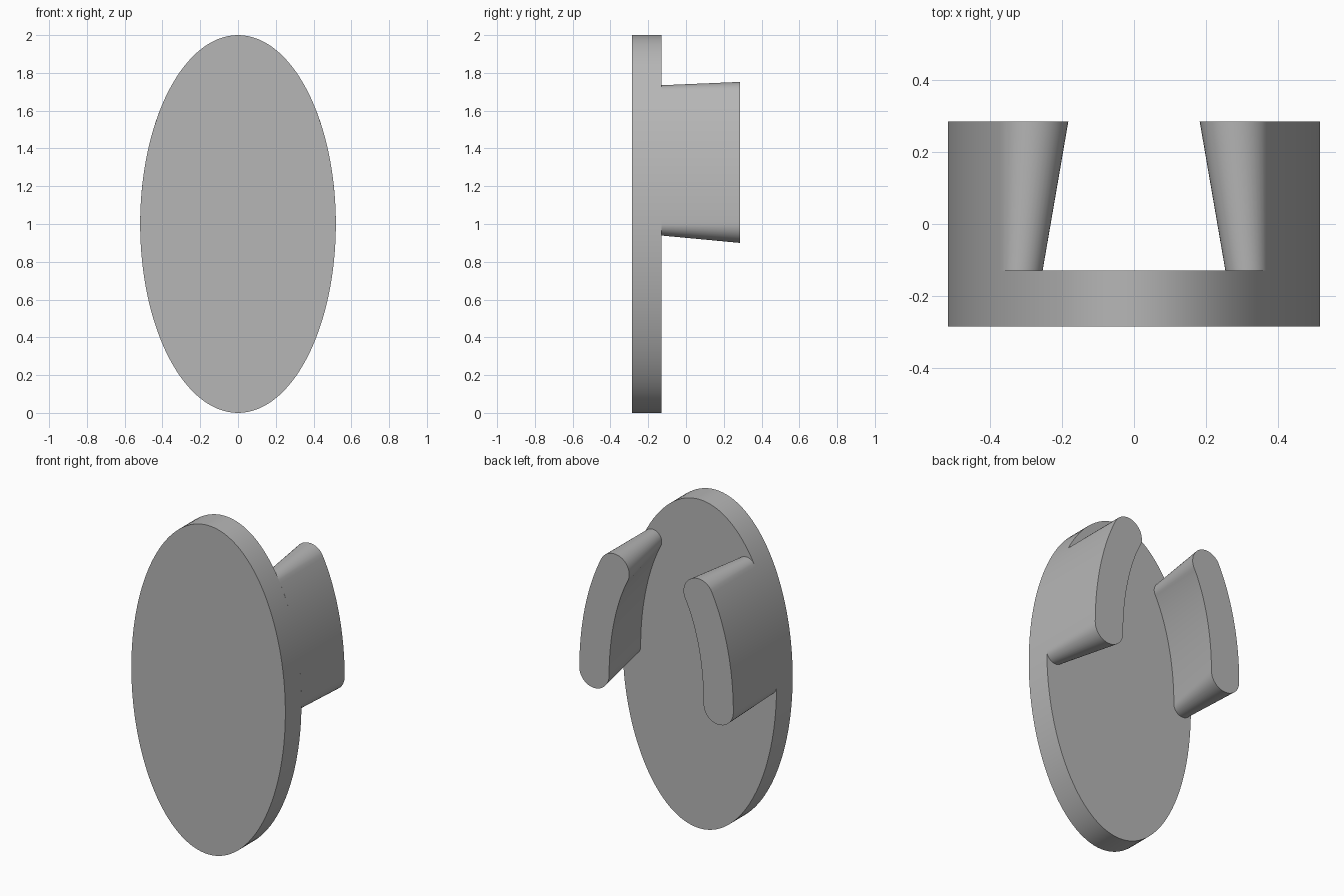
import bpy, bmesh
from math import cos, sin, pi

old = bpy.data.objects.get("Cube")
if old:
    bpy.data.objects.remove(old, do_unlink=True)

RX, RZ = 0.518, 1.0                       # ellipse radii
Y_FRONT, Y_PLATE, Y_BACK = -0.285, -0.13, 0.285

grey = bpy.data.materials.new("plain grey")
grey.use_nodes = True
colour = (0.47, 0.47, 0.47, 1)
grey.diffuse_color = colour
grey.node_tree.nodes["Principled BSDF"].inputs["Base Color"].default_value = colour


def loft(name, front, back, y0, y1):
    """Solid between two matching x-z outlines."""
    bm = bmesh.new()
    a = [bm.verts.new((x, y0, z)) for x, z in front]
    b = [bm.verts.new((x, y1, z)) for x, z in back]
    n = len(a)
    bm.faces.new(a)
    bm.faces.new(b[::-1])
    for i in range(n):
        j = (i + 1) % n
        bm.faces.new((a[i], b[i], b[j], a[j]))
    bmesh.ops.recalc_face_normals(bm, faces=bm.faces)
    mesh = bpy.data.meshes.new(name)
    bm.to_mesh(mesh)
    bm.free()
    mesh.materials.append(grey)
    obj = bpy.data.objects.new(name, mesh)
    bpy.context.collection.objects.link(obj)
    bpy.ops.object.select_all(action="DESELECT")
    obj.select_set(True)
    bpy.context.view_layer.objects.active = obj
    bpy.ops.object.shade_smooth_by_angle(angle=pi / 6)
    return obj


def rim(u):
    return RX * cos(u), RZ + RZ * sin(u)


def clip_outline(t, side, steps=32, cap=20):
    """Curved bar of thickness t along the rim, with rounded ends."""
    lean = 0.74                           # inward direction against rim angle
    angles = [pi / 4 * i / steps for i in range(steps + 1)]

    def round_end(u, start):
        x, z = rim(u)
        cx, cz = x - t / 2 * cos(u * lean), z - t / 2 * sin(u * lean)
        return [(cx + t / 2 * cos(start + pi * k / cap),
                 cz + t / 2 * sin(start + pi * k / cap)) for k in range(1, cap)]

    inner = [(rim(u)[0] - t * cos(u * lean), rim(u)[1] - t * sin(u * lean))
             for u in reversed(angles)]
    pts = [rim(u) for u in angles] + round_end(pi / 4, pi / 4 * lean)
    pts += inner + round_end(0, pi)
    return [(side * x, z) for x, z in pts]


# Oval face plate
oval = [rim(2 * pi * i / 128) for i in range(128)]
loft("oval_plate", oval, oval, Y_FRONT, Y_PLATE)

# Pair of clips that thicken toward the back
for name, side in (("left_clip", 1), ("right_clip", -1)):
    loft(name, clip_outline(0.122, side), clip_outline(0.2, side), Y_PLATE, Y_BACK)
